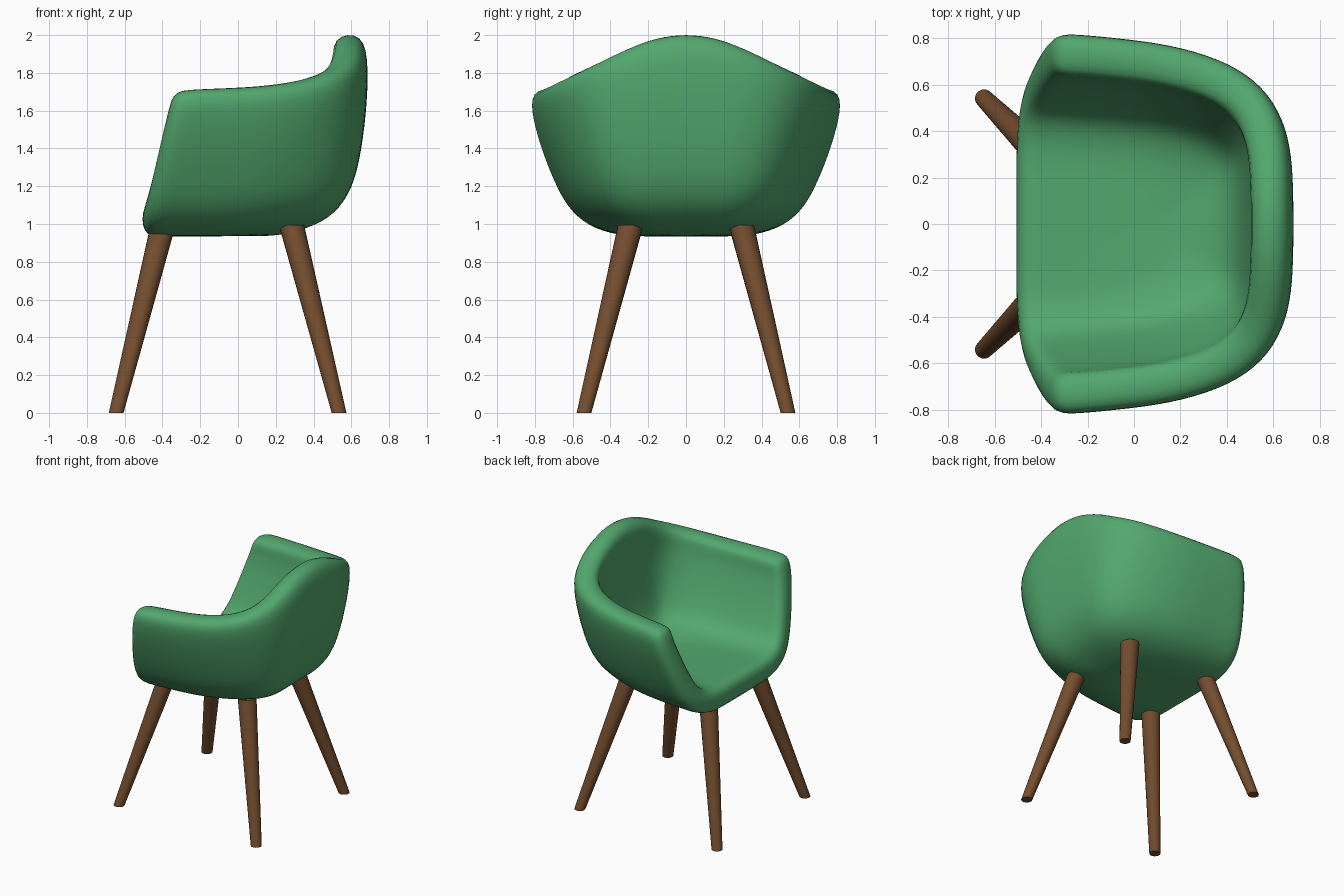
import bpy, bmesh, math
from mathutils import Vector

if "Cube" in bpy.data.objects:
    bpy.data.objects.remove(bpy.data.objects["Cube"])


def material(name, rgb):
    m = bpy.data.materials.new(name)
    m.diffuse_color = (*rgb, 1)
    m.use_nodes = True
    m.node_tree.nodes["Principled BSDF"].inputs["Base Color"].default_value = m.diffuse_color
    return m


green = material("green upholstery", (0.085, 0.39, 0.155))
brown = material("brown wood", (0.175, 0.075, 0.028))


def add_object(name, bm, mat):
    bmesh.ops.recalc_face_normals(bm, faces=bm.faces)
    me = bpy.data.meshes.new(name)
    bm.to_mesh(me)
    bm.free()
    me.materials.append(mat)
    ob = bpy.data.objects.new(name, me)
    bpy.context.collection.objects.link(ob)
    return ob


# Seat shell: half a bucket, columns run from the seat centre line up to the rim
# each column: centre line x, rim point (x, y, z), blend from arm to back profile
columns = [
    (-0.51, -0.345, 0.825, 1.715, 0),
    (-0.40, -0.23, 0.825, 1.725, 0),
    (-0.22, -0.03, 0.805, 1.73, 0),
    (-0.06, 0.18, 0.78, 1.74, 0.1),
    (0.02, 0.40, 0.72, 1.77, 0.35),
    (0.07, 0.55, 0.63, 1.815, 0.65),
    (0.10, 0.64, 0.50, 1.87, 0.9),
    (0.10, 0.68, 0.34, 1.945, 1),
    (0.10, 0.69, 0.17, 2.005, 1),
    (0.10, 0.692, 0.0, 2.025, 1),
]
# (outward, upward) fractions of the outer profile
arm = [(0, 0), (.22, 0), (.43, 0), (.64, .07), (.765, .2), (.845, .36), (.935, .6), (1.0, .85), (.985, 1)]
back = [(0, 0), (.2, .005), (.4, .03), (.65, .085), (.83, .2), (.92, .36), (.98, .6), (1.0, .82), (.96, 1)]
FLOOR = 0.935

bm = bmesh.new()
grid = []
for cx, rx, ry, rz, w in columns:
    col = []
    for (sa, ta), (sb, tb) in zip(arm, back):
        s, t = sa + (sb - sa) * w, ta + (tb - ta) * w
        k = t + (s - t) * w          # arms lean with height, the back with reach
        col.append(bm.verts.new((cx + (rx - cx) * k, ry * s, FLOOR + (rz - FLOOR) * t)))
    grid.append(col)
for a, b in zip(grid, grid[1:]):
    for j in range(len(a) - 1):
        bm.faces.new((a[j], b[j], b[j + 1], a[j + 1]))
bmesh.ops.remove_doubles(bm, verts=bm.verts, dist=0.001)
shell = add_object("seat_shell", bm, green)
# the outer side must face down at the seat
if min(shell.data.polygons, key=lambda p: p.center.z).normal.z > 0:
    shell.data.flip_normals()
mirror = shell.modifiers.new("mirror", 'MIRROR')
mirror.use_axis = (False, True, False)
mirror.merge_threshold = 0.002
solid = shell.modifiers.new("thickness", 'SOLIDIFY')
solid.thickness = 0.18
solid.offset = -1
solid.use_even_offset = True
sub = shell.modifiers.new("rounding", 'SUBSURF')
sub.levels = sub.render_levels = 2
for p in shell.data.polygons:
    p.use_smooth = True


# Legs: tapered, splayed, with level ends
def leg(name, top, foot, r_top=0.067, r_foot=0.039, n=24):
    bm = bmesh.new()
    rings = []
    for c, r in ((foot, r_foot), (top, r_top)):
        rings.append([bm.verts.new(Vector(c) + Vector((r * math.cos(2 * math.pi * i / n),
                                                       r * math.sin(2 * math.pi * i / n), 0)))
                      for i in range(n)])
    lo, hi = rings
    for i in range(n):
        j = (i + 1) % n
        bm.faces.new((lo[i], lo[j], hi[j], hi[i])).smooth = True
    bm.faces.new(lo[::-1])
    bm.faces.new(hi)
    for e in bm.edges:
        e.smooth = len({f.smooth for f in e.link_faces}) == 1
    add_object(name, bm, brown)


for side, s in (("left", 1), ("right", -1)):
    leg("front_leg_" + side, (-0.395, 0.29 * s, 1.0), (-0.645, 0.54 * s, 0))
    leg("back_leg_" + side, (0.283, 0.293 * s, 0.995), (0.535, 0.54 * s, 0))
